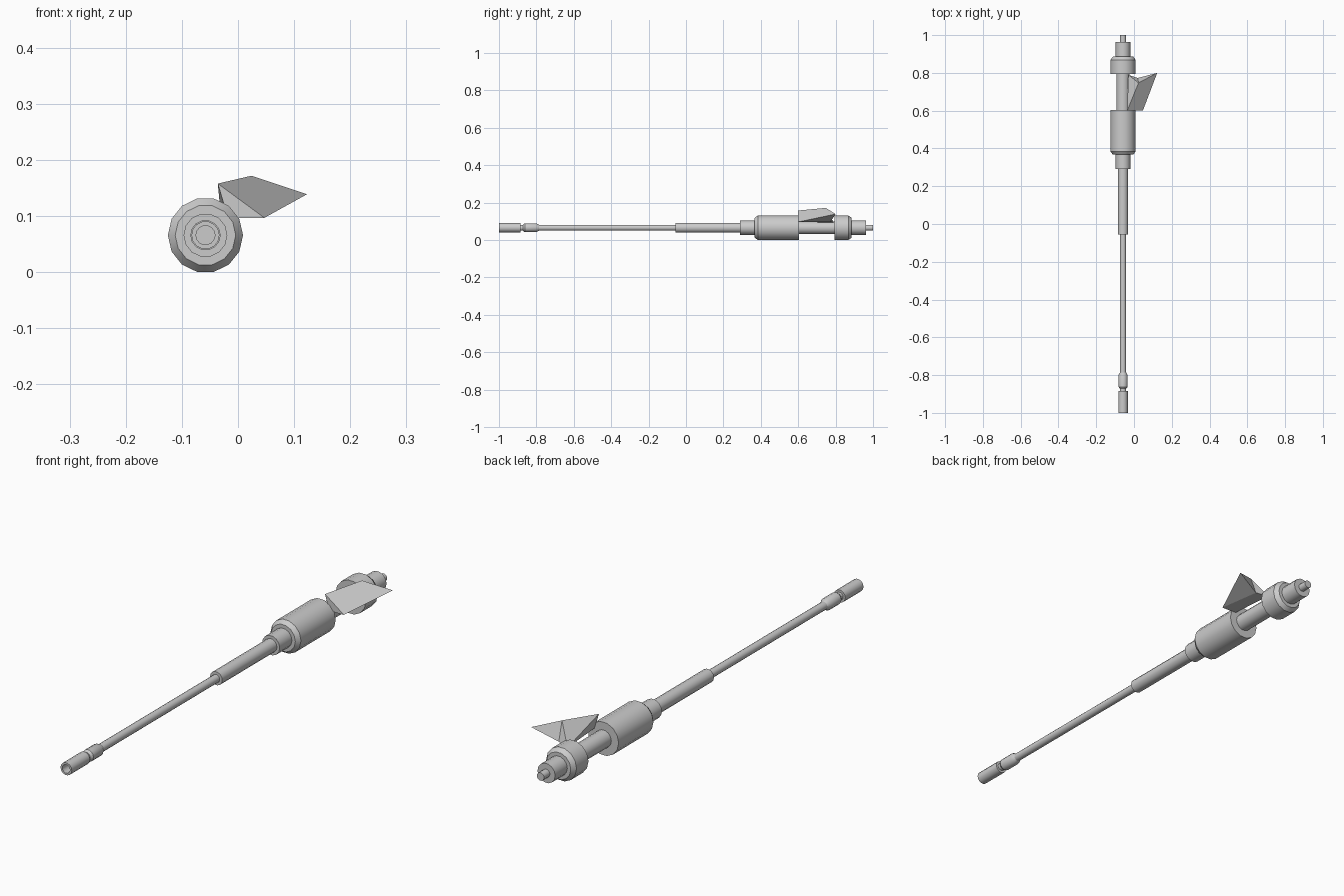
import bpy, bmesh, math

if "Cube" in bpy.data.objects:
    bpy.data.objects.remove(bpy.data.objects["Cube"])

CX, CZ, SIDES = -0.058, 0.066, 14


def finish(name, bm, smooth):
    bmesh.ops.recalc_face_normals(bm, faces=bm.faces)
    mesh = bpy.data.meshes.new(name)
    bm.to_mesh(mesh)
    bm.free()
    ob = bpy.data.objects.new(name, mesh)
    bpy.context.collection.objects.link(ob)
    if smooth:
        bpy.ops.object.select_all(action='DESELECT')
        ob.select_set(True)
        bpy.context.view_layer.objects.active = ob
        bpy.ops.object.shade_smooth_by_angle(angle=math.radians(29))
    return ob


def lathe(name, profile):
    """Turn (y, radius) points around the long axis and cap both ends."""
    bm = bmesh.new()
    rings = []
    for y, r in profile:
        rings.append([bm.verts.new((CX + r * math.cos(2 * math.pi * k / SIDES), y,
                                    CZ + r * math.sin(2 * math.pi * k / SIDES)))
                      for k in range(SIDES)])
    for a, b in zip(rings, rings[1:]):
        for k in range(SIDES):
            n = (k + 1) % SIDES
            bm.faces.new((a[k], a[n], b[n], b[k]))
    bm.faces.new(rings[0])
    bm.faces.new(rings[-1])
    return finish(name, bm, True)


# Hollow muzzle, neck and rounded ring behind it
lathe("muzzle", [(-0.90, 0.017), (-1.0, 0.017), (-1.0, 0.025), (-0.885, 0.025), (-0.885, 0.017)])
lathe("muzzle_ring", [(-0.872, 0.017), (-0.862, 0.024), (-0.80, 0.024), (-0.785, 0.016)])

# Thin barrel, sleeve and front collar
lathe("barrel", [(-0.89, 0.016), (-0.05, 0.016)])
lathe("barrel_sleeve", [(-0.055, 0.027), (0.29, 0.027)])
lathe("front_collar", [(0.29, 0.039), (0.37, 0.039)])

# Main body, narrow waist, rear collar and tail
lathe("main_body", [(0.367, 0.054), (0.384, 0.067), (0.603, 0.067)])
lathe("waist", [(0.60, 0.035), (0.80, 0.035)])
lathe("rear_collar", [(0.793, 0.067), (0.868, 0.067), (0.886, 0.054)])
lathe("tail", [(0.88, 0.039), (0.963, 0.039)])
lathe("tail_pin", [(0.96, 0.016), (1.0, 0.016)])

# Angular side fin with a tip swept to the rear
bm = bmesh.new()
P = {k: bm.verts.new(v) for k, v in {
    "A": (0.123, 0.80, 0.139), "B": (0.047, 0.60, 0.097),
    "C": (-0.036, 0.60, 0.158), "D": (0.024, 0.747, 0.172),
    "E": (-0.018, 0.60, 0.097), "F": (-0.03, 0.79, 0.094),
    "G": (0.02, 0.773, 0.098)}.items()}
for f in ("CDAB", "CBE", "ADG", "DFG", "CEF", "CFD", "EBG", "BAG", "EGF"):
    bm.faces.new([P[k] for k in f])
finish("side_fin", bm, False)
